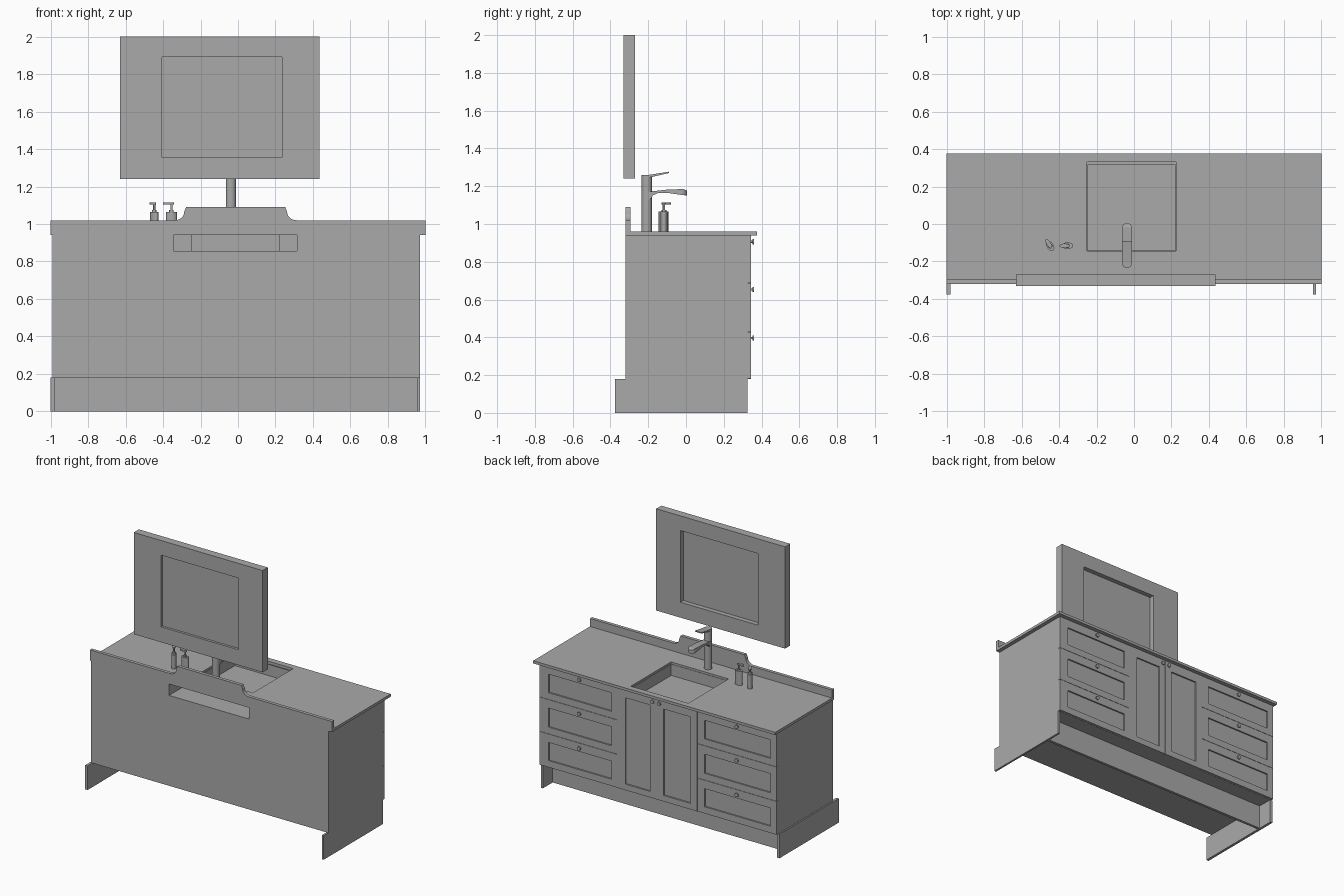
import bpy, bmesh, math
from mathutils import Matrix, Vector

if "Cube" in bpy.data.objects:
    bpy.data.objects.remove(bpy.data.objects["Cube"])

GREY = (0.4, 0.4, 0.4, 1)
grey = bpy.data.materials.new("plain_grey")
grey.diffuse_color = GREY
grey.use_nodes = True
grey.node_tree.nodes["Principled BSDF"].inputs["Base Color"].default_value = GREY


def finish(name, bm, smooth=False):
    bmesh.ops.recalc_face_normals(bm, faces=bm.faces)
    mesh = bpy.data.meshes.new(name)
    bm.to_mesh(mesh)
    bm.free()
    mesh.materials.append(grey)
    ob = bpy.data.objects.new(name, mesh)
    bpy.context.collection.objects.link(ob)
    if smooth:
        bpy.ops.object.select_all(action='DESELECT')
        ob.select_set(True)
        bpy.context.view_layer.objects.active = ob
        bpy.ops.object.shade_smooth_by_angle(angle=math.radians(35))
    return ob


def box(name, x, y, z):
    bm = bmesh.new()
    size = [b - a for a, b in (x, y, z)]
    mid = [(a + b) / 2 for a, b in (x, y, z)]
    bmesh.ops.create_cube(bm, size=1, matrix=Matrix.Translation(mid) @ Matrix.Diagonal((*size, 1)))
    return finish(name, bm)


def prism(name, points, offset, smooth=False):
    """Extrude a closed outline by an offset vector."""
    bm = bmesh.new()
    face = bm.faces.new([bm.verts.new(p) for p in points])
    out = bmesh.ops.extrude_face_region(bm, geom=[face])
    verts = [g for g in out["geom"] if isinstance(g, bmesh.types.BMVert)]
    bmesh.ops.translate(bm, vec=Vector(offset), verts=verts)
    return finish(name, bm, smooth)


def cylinder(name, centre, rx, ry, z0, z1, turn=0, sides=32):
    bm = bmesh.new()
    place = (Matrix.Translation((*centre, (z0 + z1) / 2)) @ Matrix.Rotation(turn, 4, 'Z')
             @ Matrix.Diagonal((rx, ry, z1 - z0, 1)))
    bmesh.ops.create_cone(bm, cap_ends=True, segments=sides, radius1=1, radius2=1, depth=1, matrix=place)
    return finish(name, bm, True)


def combine(ob, tool, operation='DIFFERENCE'):
    """Apply a boolean and discard the tool."""
    mod = ob.modifiers.new("cut", 'BOOLEAN')
    mod.object, mod.operation, mod.solver = tool, operation, 'EXACT'
    graph = bpy.context.evaluated_depsgraph_get()
    mesh = bpy.data.meshes.new_from_object(ob.evaluated_get(graph))
    ob.modifiers.clear()
    ob.data = mesh
    bpy.data.objects.remove(tool)
    return ob


# Cabinet carcass with the rear slot behind the basin
carcass = box("cabinet_body", (-.99, .97), (-.32, .327), (.18, .94))
combine(carcass, box("slot_cutter", (-.345, .315), (-.4, .32), (.855, 1)))

# Base: side plates reaching past the rear, and the recessed toe board
box("right_base_plate", (-1, -.98), (-.375, .325), (0, .18))
box("left_base_plate", (.955, .97), (-.375, .325), (0, .18))
box("toe_board", (-.98, .955), (.19, .21), (0, .18))

# Countertop with the basin opening
BX, BY = (-.25, .225), (-.145, .33)
counter = box("countertop", (-1, 1), (-.32, .375), (.94, .96))
combine(counter, box("basin_cutter", BX, BY, (.9, 1)))

# Thin-walled basin
basin = box("basin", BX, (BY[0], .319), (.857, .945))
combine(basin, box("bowl_cutter", (BX[0] + .003, BX[1] - .003), (BY[0] + .003, .316), (.861, 1)))

# Backsplash with a raised, concave-shouldered centre


def shoulder(x, side):
    arc = [(x + side * .05 * (1 - math.sin(a)), 1.065 - .045 * math.cos(a))
           for a in (math.pi / 2 * i / 8 for i in range(9))]
    return arc + [(x - side * .01, 1.09)]


outline = ([(-1, .94), (-1, 1.02)] + shoulder(-.287, -1)
           + shoulder(.262, 1)[::-1] + [(1, 1.02), (1, .94)])
prism("backsplash", [(x, -.32, z) for x, z in outline], (0, .025, 0))


# Recessed fronts and knobs
def front(name, x, z, px, pz):
    slab = box(name, x, (.325, .345), z)
    return combine(slab, box("panel_cutter", px, (.334, .4), pz))


def knob(name, x, z):
    stem = bmesh.new()
    for radius, y0, y1 in ((.006, .344, .353), (.014, .352, .361)):
        place = Matrix.Translation((x, (y0 + y1) / 2, z)) @ Matrix.Rotation(math.pi / 2, 4, 'X')
        bmesh.ops.create_cone(stem, cap_ends=True, segments=20, radius1=radius, radius2=radius,
                              depth=y1 - y0, matrix=place)
    finish(name, stem, True)


GAP = .001
levels = (.18, .43, .687, .94)
for side, x, px in (("left", (.33, .97), (.375, .895)), ("right", (-.99, -.335), (-.94, -.394))):
    for row in range(3):
        z0, z1 = levels[row] + GAP, levels[row + 1] - GAP
        front(f"{side}_drawer_{row + 1}", x, (z0, z1), px, (z0 + .05, z1 - .063))
        knob(f"{side}_drawer_knob_{row + 1}", sum(px) / 2, z1 - .033)
for side, x, px, kx in (("left", (.004, .329), (.055, .26), .03),
                        ("right", (-.334, .002), (-.28, -.055), -.025)):
    front(f"{side}_door", x, (.18, .94), px, (.225, .87))
    knob(f"{side}_door_knob", kx, .905)

# Mirror: deep frame with a thin pane inside
frame = box("mirror_frame", (-.63, .435), (-.33, -.27), (1.24, 2))
MX, MZ = (-.405, .235), (1.355, 1.89)
combine(frame, box("mirror_cutter", MX, (-.4, -.2), MZ))
box("mirror_pane", MX, (-.312, -.305), MZ)

# Tap: round column, spout with a rounded tip, flat lever
FX, R = -.0375, .0275
cylinder("tap_column", (FX, -.207), R, R, .96, 1.25)


def rounded_plan(y0, y1):
    ends = [(FX + R * math.cos(a), y1 - R + R * math.sin(a)) for a in (math.pi * i / 16 for i in range(17))]
    ends += [(FX - R * math.cos(a), y0 + R - R * math.sin(a)) for a in (math.pi * i / 16 for i in range(17))]
    return prism("plan_tool", [(x, y, 1) for x, y in ends], (0, 0, .5))


def tap_part(name, profile, y1):
    part = prism(name, [(FX - .03, y, z) for y, z in profile], (.06, 0, 0), True)
    return combine(part, rounded_plan(-.2345, y1), 'INTERSECT')


tap_part("tap_spout", [(-.21, 1.12), (-.185, 1.135), (-.175, 1.152), (-.15, 1.163), (-.1, 1.165), (-.03, 1.155),
                       (.01, 1.15), (.01, 1.175), (-.015, 1.185), (-.1, 1.182), (-.21, 1.17)], .005)
tap_part("tap_lever", [(-.24, 1.249), (-.18, 1.249), (-.09, 1.27), (-.09, 1.277), (-.19, 1.261), (-.24, 1.258)], 0)

# Pump dispensers
for name, centre, turn in (("outer", (-.447, -.118), math.radians(122)), ("inner", (-.355, -.116), math.pi)):
    cylinder(f"{name}_dispenser_bottle", centre, .029, .018, .96, 1.065, turn)
    cylinder(f"{name}_dispenser_collar", centre, .012, .012, 1.065, 1.075, turn, 20)
    cylinder(f"{name}_dispenser_neck", centre, .006, .006, 1.075, 1.105, turn, 16)
    tip = Vector(centre) + Vector((math.cos(turn), math.sin(turn))) * .015
    cylinder(f"{name}_dispenser_nozzle", tip, .029, .011, 1.104, 1.115, turn, 24)
